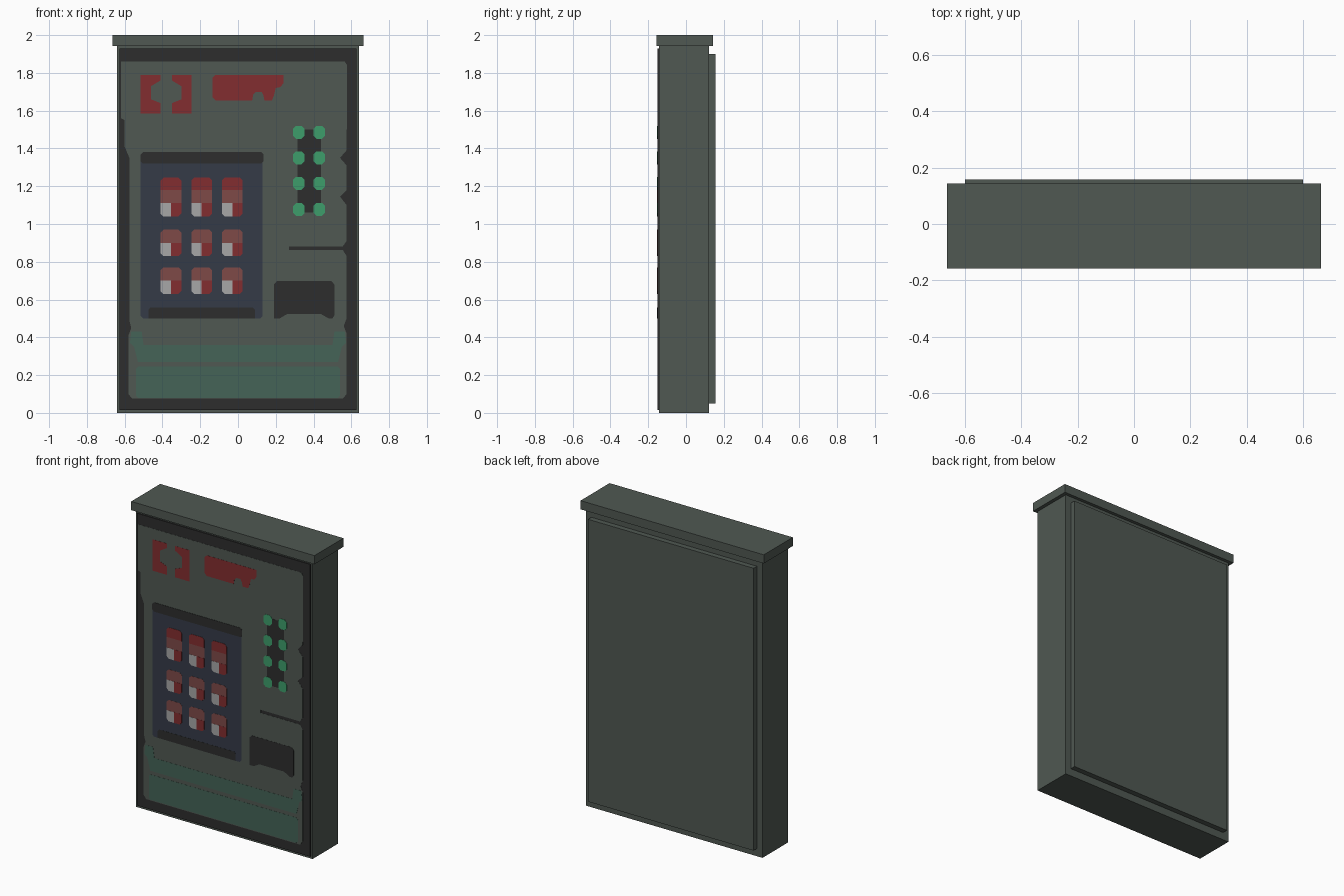
import bpy, bmesh


def mat(name, r, g, b):
    m = bpy.data.materials.new(name)
    m.diffuse_color = (r, g, b, 1)
    return m


GREY = mat("grey_green", 0.080, 0.098, 0.085)
DARK = mat("charcoal", 0.027, 0.027, 0.027)
RED = mat("red", 0.225, 0.026, 0.029)
DULL = mat("dull_red", 0.21, 0.068, 0.064)
NAVY = mat("navy", 0.035, 0.043, 0.064)
WHITE = mat("pale_grey", 0.39, 0.39, 0.39)
GREEN = mat("green", 0.047, 0.34, 0.147)
MOSS = mat("moss_green", 0.058, 0.125, 0.095)
FRONT = -0.150   # front of the door plate


def prism(name, pts, y0, y1, m):
    """Extrude an (x, z) outline from y0 to y1."""
    bm = bmesh.new()
    f = bm.faces.new([bm.verts.new((x, y0, z)) for x, z in pts])
    r = bmesh.ops.extrude_face_region(bm, geom=[f])
    for v in r["geom"]:
        if isinstance(v, bmesh.types.BMVert):
            v.co.y = y1
    bmesh.ops.recalc_face_normals(bm, faces=bm.faces)
    bmesh.ops.triangulate(bm, faces=[f for f in bm.faces if len(f.verts) > 4])
    me = bpy.data.meshes.new(name)
    bm.to_mesh(me)
    bm.free()
    me.materials.append(m)
    ob = bpy.data.objects.new(name, me)
    bpy.context.collection.objects.link(ob)
    return ob


def rect(x0, x1, z0, z1, c=0.0):
    """Rectangle outline with corners cut by c."""
    if c == 0:
        return [(x0, z0), (x1, z0), (x1, z1), (x0, z1)]
    return [(x0 + c, z0), (x1 - c, z0), (x1, z0 + c), (x1, z1 - c),
            (x1 - c, z1), (x0 + c, z1), (x0, z1 - c), (x0, z0 + c)]


def plate(name, pts, layer, m):
    """Thin painted plate on the door; a higher layer lies in front."""
    prism(name, pts, FRONT + 0.0005, FRONT - 0.001 * layer, m)


# Cabinet
prism("cabinet_body", rect(-0.64, 0.64, 0, 1.945), -0.142, 0.122, GREY)
prism("top_cap", rect(-0.664, 0.664, 1.943, 2.0), -0.157, 0.143, GREY)
prism("back_panel", rect(-0.60, 0.60, 0.05, 1.90), 0.12, 0.157, GREY)
prism("door_frame", rect(-0.628, 0.628, 0.015, 1.93), -0.14, FRONT, DARK)

# Worn panel face with the slot cut in its right edge
plate("door_panel", [
    (-0.62, 1.86), (-0.62, 1.56), (-0.60, 1.55), (-0.60, 1.41), (-0.575, 1.35),
    (-0.575, 0.49), (-0.565, 0.45), (-0.58, 0.41), (-0.58, 0.10), (-0.56, 0.075),
    (0.555, 0.075), (0.575, 0.10), (0.575, 0.42), (0.56, 0.46), (0.575, 0.50),
    (0.575, 0.83), (0.555, 0.862), (0.27, 0.862), (0.27, 0.882), (0.555, 0.882),
    (0.575, 0.91), (0.575, 1.10), (0.54, 1.145), (0.575, 1.18), (0.575, 1.31),
    (0.54, 1.35), (0.575, 1.39), (0.578, 1.84), (0.565, 1.86)], 1, GREY)

# Red header marks
cx = -0.38
for s, side in ((-1, "left"), (1, "right")):
    plate("header_bracket_" + side, [(cx + s * x, z) for x, z in (
        (0.135, 1.585), (0.135, 1.79), (0.03, 1.79), (0.03, 1.76), (0.08, 1.73),
        (0.08, 1.66), (0.03, 1.64), (0.03, 1.585))], 2, RED)
plate("header_bar", [
    (-0.12, 1.655), (0.075, 1.655), (0.08, 1.685), (0.095, 1.70), (0.125, 1.70),
    (0.135, 1.68), (0.14, 1.655), (0.18, 1.655), (0.19, 1.68), (0.20, 1.72),
    (0.225, 1.725), (0.24, 1.745), (0.24, 1.79), (-0.12, 1.79),
    (-0.135, 1.775), (-0.135, 1.67)], 2, RED)

# Display window
plate("display_window", rect(-0.515, 0.13, 0.50, 1.37, 0.012), 2, NAVY)
plate("display_top_strip", rect(-0.515, 0.135, 1.32, 1.38, 0.012), 3, DARK)
plate("display_bottom_strip", [(-0.475, 0.50), (0.09, 0.50), (0.09, 0.545),
      (0.08, 0.557), (-0.465, 0.557), (-0.475, 0.545)], 3, DARK)

# Packets in the window
for row, (z0, zm, z1) in enumerate(((0.63, 0.70, 0.77), (0.83, 0.90, 0.97),
                                    (1.04, 1.11, 1.245))):
    for col, x in enumerate((-0.355, -0.192, -0.03)):
        tag = f"_{row}_{col}"
        plate("packet" + tag, rect(x - 0.055, x + 0.055, z0, z1, 0.015), 3, DULL)
        plate("packet_label" + tag, [(x - 0.055, z0 + 0.015), (x - 0.04, z0),
              (x, z0), (x, zm), (x - 0.055, zm)], 4, WHITE)
        plate("packet_base" + tag, [(x, z0), (x + 0.04, z0),
              (x + 0.055, z0 + 0.015), (x + 0.055, zm), (x, zm)], 4, RED)
        if row == 2:
            plate("packet_top" + tag, [(x - 0.055, 1.18), (x + 0.055, 1.18),
                  (x + 0.055, 1.23), (x + 0.04, 1.245), (x - 0.04, 1.245),
                  (x - 0.055, 1.23)], 4, RED)

# Keypad
plate("keypad_back", rect(0.315, 0.44, 1.06, 1.50), 2, DARK)
for i, z in enumerate((1.077, 1.215, 1.35, 1.485)):
    for j, x in enumerate((0.322, 0.43)):
        plate(f"key_{i}_{j}", rect(x - 0.03, x + 0.03, z - 0.034, z + 0.034, 0.015),
              3, GREEN)

# Collection tray
plate("collection_tray", [
    (0.19, 0.50), (0.22, 0.50), (0.26, 0.523), (0.44, 0.523), (0.48, 0.50),
    (0.50, 0.50), (0.51, 0.515), (0.51, 0.68), (0.495, 0.697), (0.205, 0.697),
    (0.19, 0.68)], 2, DARK)

# Green lower bands
plate("lower_band", rect(-0.54, 0.54, 0.08, 0.245, 0.012), 2, MOSS)
plate("upper_band", [
    (-0.53, 0.27), (0.53, 0.27), (0.55, 0.35), (0.572, 0.37), (0.565, 0.43),
    (0.51, 0.43), (0.50, 0.36), (-0.50, 0.36), (-0.51, 0.43), (-0.565, 0.43),
    (-0.572, 0.37), (-0.55, 0.35)], 2, MOSS)
